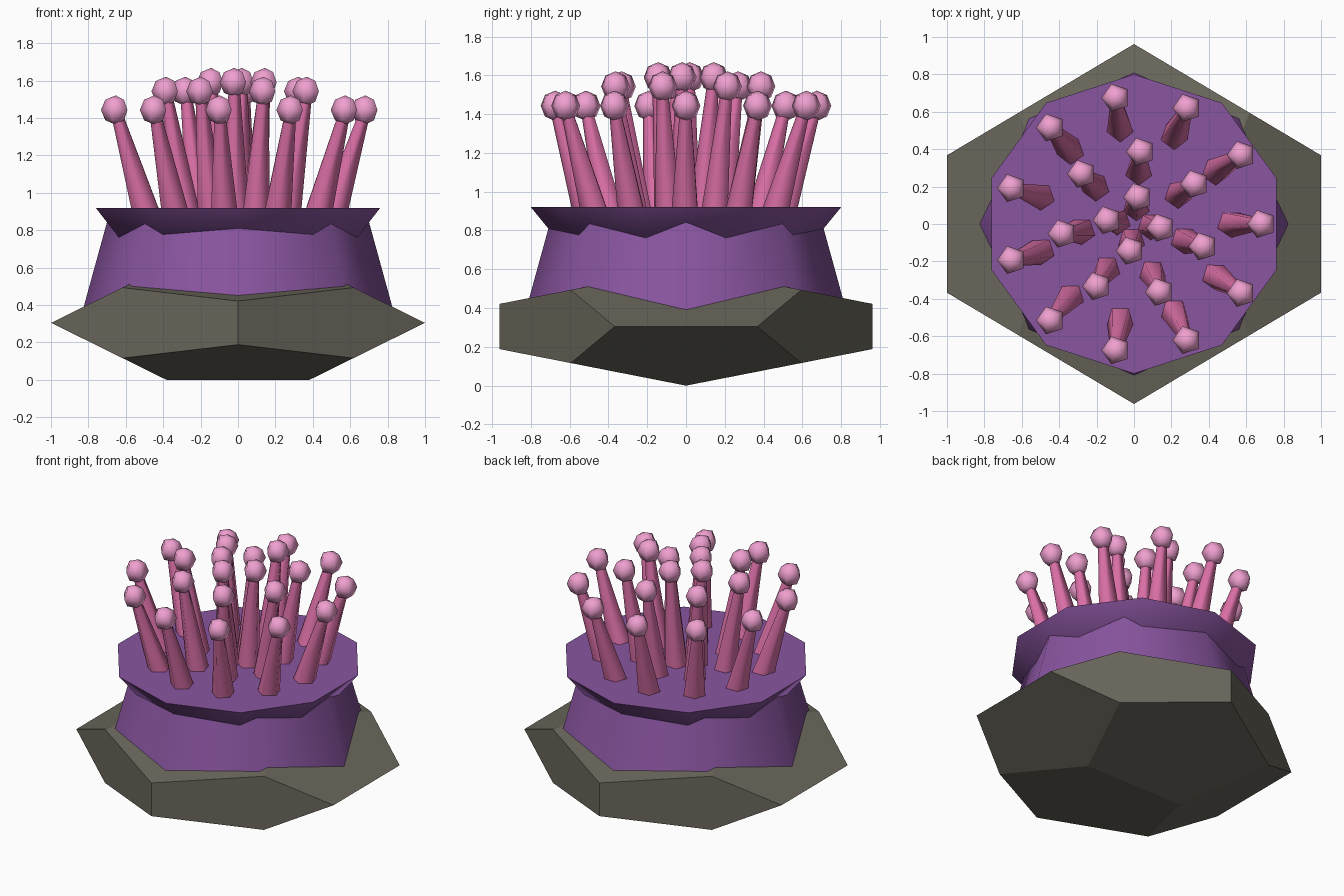
import bpy, bmesh, math
from mathutils import Vector, Matrix

if "Cube" in bpy.data.objects:
    bpy.data.objects.remove(bpy.data.objects["Cube"])


def material(name, rgb):
    m = bpy.data.materials.new(name)
    m.diffuse_color = (*rgb, 1)
    m.use_nodes = True
    m.node_tree.nodes["Principled BSDF"].inputs["Base Color"].default_value = m.diffuse_color
    return m


def finish(bm, name, mat, smooth_angle=None):
    bmesh.ops.recalc_face_normals(bm, faces=bm.faces[:])
    if smooth_angle:
        for f in bm.faces:
            f.smooth = True
        for e in bm.edges:
            e.smooth = e.calc_face_angle(0) < math.radians(smooth_angle)
    me = bpy.data.meshes.new(name)
    bm.to_mesh(me)
    bm.free()
    me.materials.append(mat)
    ob = bpy.data.objects.new(name, me)
    bpy.context.collection.objects.link(ob)
    return ob


def lathe(name, profile, sides, start, mat, smooth_angle):
    """Closed solid of revolution from (radius, z) points, bottom to top."""
    bm = bmesh.new()
    rings = []
    for r, z in profile:
        n = sides if r > 0 else 1
        rings.append([bm.verts.new((r * math.cos(start + math.tau * i / sides),
                                    r * math.sin(start + math.tau * i / sides), z))
                      for i in range(n)])
    for a, b in zip(rings, rings[1:]):
        for i in range(sides):
            j = (i + 1) % sides
            quad = [a[i % len(a)], a[j % len(a)], b[j % len(b)], b[i % len(b)]]
            bm.faces.new(list(dict.fromkeys(quad)))
    for ring in (rings[0], rings[-1]):
        if len(ring) > 2:
            bm.faces.new(ring)
    return finish(bm, name, mat, smooth_angle)


rock_mat = material("rock_grey", (0.147, 0.136, 0.107))
purple = material("body_purple", (0.25, 0.09, 0.35))
pink = material("tentacle_pink", (0.69, 0.156, 0.376))
light = material("tip_pink", (0.87, 0.35, 0.63))
FRONT = -math.pi / 2

# Rock: squashed dodecahedron
phi = (1 + 5 ** 0.5) / 2
bm = bmesh.new()
for a in (-1, 1):
    for b in (-1, 1):
        for p in ((0, a * phi, b / phi), (a * phi, b / phi, 0), (a / phi, 0, b * phi),
                  (a, b, 1), (a, b, -1)):
            bm.verts.new(Vector(p) / 3 ** 0.5)
bmesh.ops.convex_hull(bm, input=bm.verts[:])
bmesh.ops.dissolve_limit(bm, angle_limit=0.05, verts=bm.verts[:], edges=bm.edges[:])
bmesh.ops.transform(bm, verts=bm.verts[:],
                    matrix=Matrix.Translation((0, 0, 0.305)) @ Matrix.Diagonal((1.07, 1.03, 0.3265, 1)))
finish(bm, "rock", rock_mat)

# Body column and flared oral disc
lathe("column", [(0.85, 0.30), (0.685, 0.90)], 8, FRONT, purple, 60)
lathe("oral_disc", [(0.64, 0.725), (0.80, 0.92)], 10, FRONT, purple, 60)

# Tentacles: (count, first angle, base radius, tip radius, tip height)
R = 0.078
ball = [(R * math.sin(t), -R * math.cos(t)) for t in (math.pi / 4, math.pi / 2, 3 * math.pi / 4)]
ball = [(0, -R)] + ball + [(0, R)]
for count, first, r0, r1, z1 in ((4, -8, 0.09, 0.145, 1.59),
                                 (7, -18, 0.28, 0.388, 1.543),
                                 (11, 0, 0.515, 0.682, 1.443)):
    for k in range(count):
        ang = math.radians(first) + math.tau * k / count
        out = Vector((math.cos(ang), math.sin(ang), 0))
        base = out * r0 + Vector((0, 0, 0.90))
        tip = out * r1 + Vector((0, 0, z1))
        arm = lathe("tentacle", [(0.075, 0), (0.03, (tip - base).length)], 5, FRONT, pink, 80)
        arm.rotation_mode = 'QUATERNION'
        arm.rotation_quaternion = Vector((0, 0, 1)).rotation_difference(tip - base)
        arm.location = base
        lathe("tentacle_tip", ball, 5, math.pi, light, 80).location = tip
